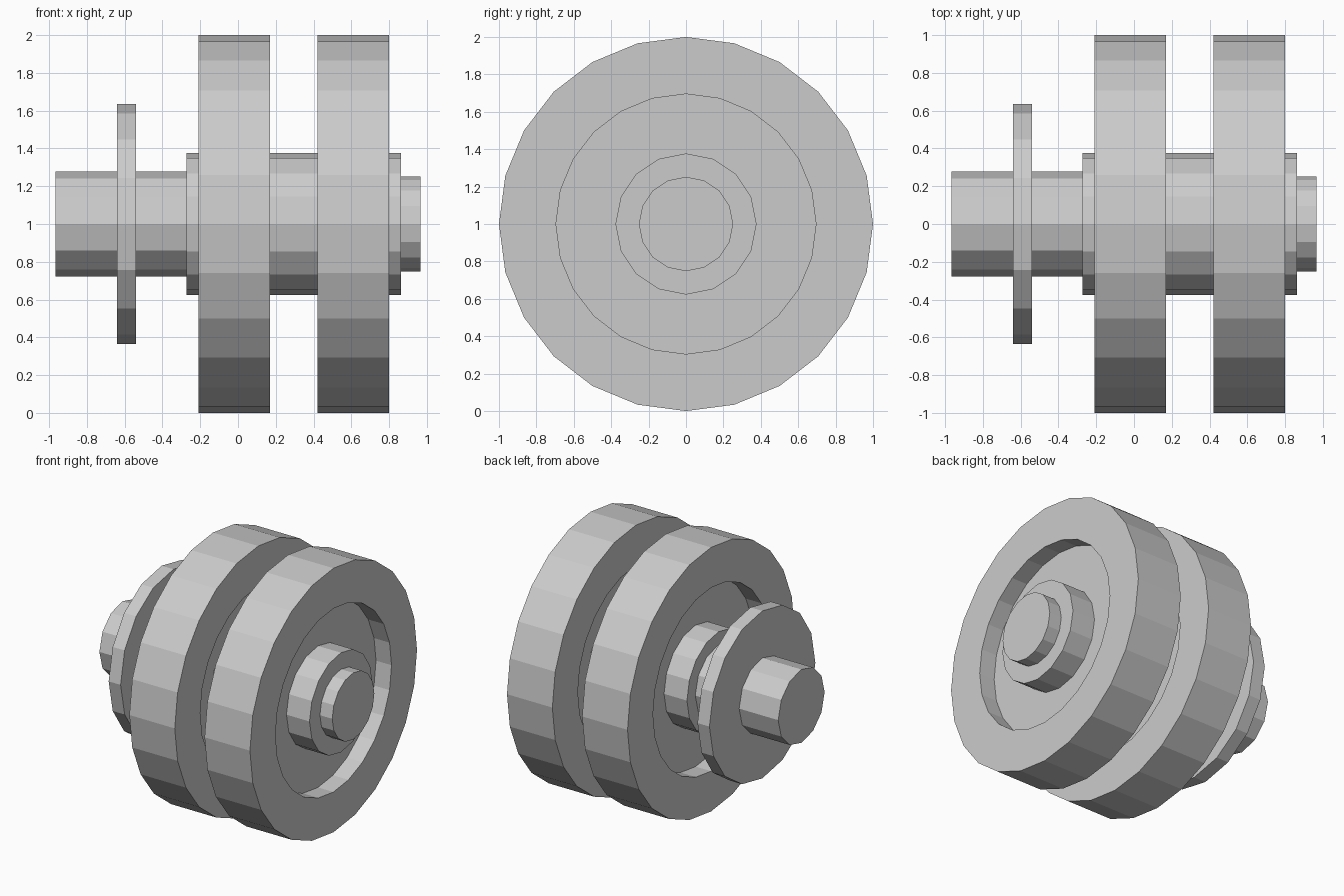
import bpy, bmesh
from math import sin, cos, tau

if "Cube" in bpy.data.objects:
    bpy.data.objects.remove(bpy.data.objects["Cube"])


def lathe(name, profile, sides):
    """Spin (x, radius) points round the x axis at z = 1; radius 0 closes to a point-free cap."""
    bm = bmesh.new()
    rings = [[bm.verts.new((x, r * cos(tau * i / sides), 1 + r * sin(tau * i / sides)))
              for i in range(sides)] for x, r in profile]
    for a, b in zip(rings, rings[1:]):
        for i in range(sides):
            j = (i + 1) % sides
            bm.faces.new((a[i], a[j], b[j], b[i]))
    bm.faces.new(rings[0])
    bm.faces.new(rings[-1])
    bmesh.ops.recalc_face_normals(bm, faces=bm.faces)
    mesh = bpy.data.meshes.new(name)
    bm.to_mesh(mesh)
    bm.free()
    obj = bpy.data.objects.new(name, mesh)
    bpy.context.collection.objects.link(obj)
    return obj


def cylinder(name, x0, x1, r, sides):
    return lathe(name, [(x0, r), (x1, r)], sides)


# Two thick wheels, each with a recessed web on both sides
RIM, RECESS, DEPTH = 1.0, 0.695, 0.13
for name, x0, x1 in (("inner_wheel", -0.21, 0.17), ("outer_wheel", 0.42, 0.80)):
    lathe(name, [(x0 + DEPTH, RECESS), (x0, RECESS), (x0, RIM),
                 (x1, RIM), (x1, RECESS), (x1 - DEPTH, RECESS)], 24)

# Hub through both wheels, with its end cap
cylinder("hub", -0.272, 0.863, 0.377, 16)
cylinder("hub_cap", 0.80, 0.966, 0.252, 16)

# Axle stub and brake disc
cylinder("axle", -0.967, -0.20, 0.278, 12)
cylinder("brake_disc", -0.64, -0.54, 0.634, 16)
